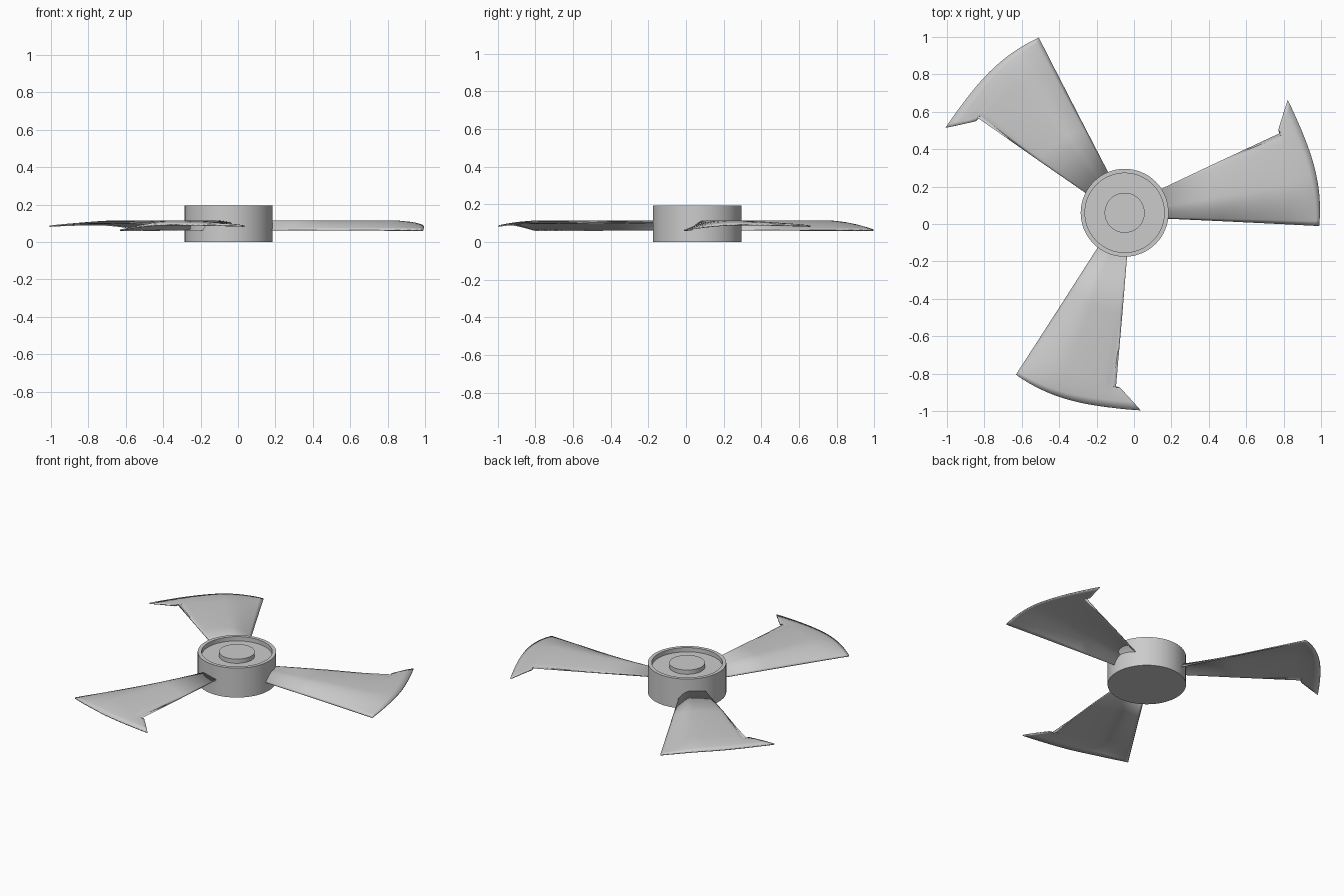
import bpy, bmesh, math
from mathutils import Vector

if "Cube" in bpy.data.objects:
    bpy.data.objects.remove(bpy.data.objects["Cube"])

CENTRE = Vector((-0.05, 0.06, 0))


def make_object(name, bm, angle):
    bmesh.ops.recalc_face_normals(bm, faces=bm.faces)
    mesh = bpy.data.meshes.new(name)
    bm.to_mesh(mesh)
    bm.free()
    ob = bpy.data.objects.new(name, mesh)
    bpy.context.collection.objects.link(ob)
    ob.location = CENTRE
    bpy.ops.object.select_all(action='DESELECT')
    ob.select_set(True)
    bpy.context.view_layer.objects.active = ob
    bpy.ops.object.shade_smooth_by_angle(angle=math.radians(angle))
    return ob


# Hub: turned profile with a ring-shaped recess around a central cap
def build_hub():
    bm = bmesh.new()
    profile = [(0, 0), (0.235, 0), (0.235, 0.195), (0.212, 0.195),
               (0.212, 0.167), (0.107, 0.167), (0.107, 0.195), (0, 0.195)]
    verts = [bm.verts.new((r, 0, z)) for r, z in profile]
    edges = [bm.edges.new(p) for p in zip(verts, verts[1:])]
    bmesh.ops.spin(bm, geom=verts + edges, cent=(0, 0, 0), axis=(0, 0, 1),
                   angle=math.tau, steps=64)
    bmesh.ops.remove_doubles(bm, verts=bm.verts, dist=1e-4)
    make_object("hub", bm, 30)


# Blade rows from root to tip: leading point, trailing point, rim droop
ROWS = [((0.20, -0.028), (0.17, 0.115), 0.0),
        ((0.50, -0.042), (0.48, 0.262), 0.0),
        ((0.86, -0.060), (0.833, 0.427), 0.0),
        ((0.93, -0.064), (0.822, 0.445), 0.04),
        ((0.985, -0.067), (0.835, 0.488), 0.12),
        ((1.02, -0.069), (0.853, 0.545), 0.24),
        ((1.04, -0.070), (0.872, 0.602), 0.42)]
COLS = 24


def camber(v):
    # steep rise behind the leading edge, gentle fall to the trailing edge
    if v < 0.42:
        return math.sin(v / 0.42 * math.pi / 2) ** 0.9
    return 1 - 0.25 * ((v - 0.42) / 0.58) ** 2


def build_blade(index):
    bm = bmesh.new()
    grid = []
    for lead, trail, droop in ROWS:
        r0, r1 = math.hypot(*lead), math.hypot(*trail)
        a0, a1 = math.atan2(lead[1], lead[0]), math.atan2(trail[1], trail[0])
        row = []
        for j in range(COLS + 1):
            v = j / COLS
            r = r0 + (r1 - r0) * v - 0.012 * math.sin(math.pi * v * v) * r0
            a = a0 + (a1 - a0) * v + index * math.tau / 3
            z = 0.063 + 0.049 * camber(v) * (1 - droop)
            row.append(bm.verts.new((r * math.cos(a), r * math.sin(a), z)))
        grid.append(row)
    for p, q in zip(grid, grid[1:]):
        for j in range(COLS):
            bm.faces.new((p[j], q[j], q[j + 1], p[j + 1]))
    ob = make_object(f"blade_{index + 1}", bm, 40)
    solid = ob.modifiers.new("thickness", 'SOLIDIFY')
    solid.thickness = 0.007
    solid.offset = 0
    # keep the blade edges crisp after thickening
    solid.edge_crease_rim = 1
    ob.modifiers.move(len(ob.modifiers) - 1, 0)


build_hub()
for i in range(3):
    build_blade(i)
